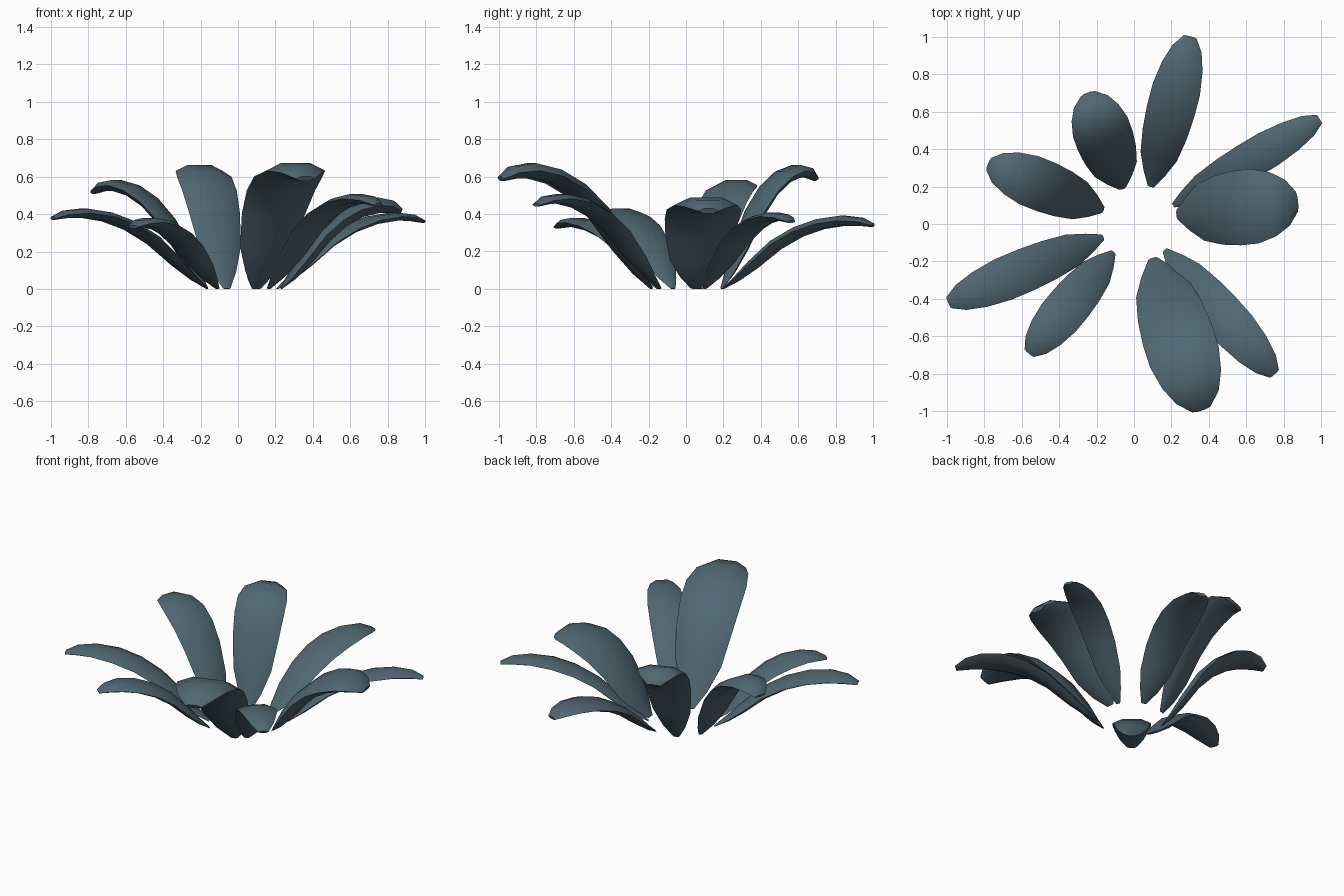
import bpy, bmesh, math
from mathutils import Vector

if "Cube" in bpy.data.objects:
    bpy.data.objects.remove(bpy.data.objects["Cube"])

mat = bpy.data.materials.new("slate blue green")
mat.diffuse_color = (0.08, 0.135, 0.17, 1)
mat.use_nodes = True
mat.node_tree.nodes["Principled BSDF"].inputs["Base Color"].default_value = mat.diffuse_color

# Shared leaf shape: distance along leaf, height, half width, thickness (all relative)
STATIONS = [(0, .03, .13, .12), (.09, .16, .46, .5), (.2, .35, .77, .85),
            (.35, .61, .93, 1), (.5, .785, 1, 1), (.65, .89, 1, 1),
            (.8, .935, .86, 1), (.92, .92, .62, .8), (1, .872, .27, .35)]


def leaf(name, base, tip, half_width, height):
    base, tip = Vector((*base, 0)), Vector((*tip, 0))
    run = (tip - base).length
    along = (tip - base).normalized()
    side = Vector((-along.y, along.x, 0))
    up = Vector((0, 0, 1))
    thick = half_width * 0.21
    bm = bmesh.new()
    rings = []
    for i, (u, h, w, t) in enumerate(STATIONS):
        # normal to the arching centre line
        a, b = STATIONS[max(i - 1, 0)], STATIONS[min(i + 1, len(STATIONS) - 1)]
        tangent = along * (b[0] - a[0]) * run + up * (b[1] - a[1]) * height
        normal = tangent.normalized().cross(side)
        centre = base + along * u * run + up * h * height
        ring = []
        for k in range(6):
            ang = k * math.pi / 3
            ring.append(bm.verts.new(centre + side * math.cos(ang) * half_width * w
                                     + normal * math.sin(ang) * thick * 1.15 * t))
        rings.append(ring)
    for r, s in zip(rings, rings[1:]):
        for k in range(6):
            bm.faces.new((r[k], r[(k + 1) % 6], s[(k + 1) % 6], s[k]))
    bm.faces.new(rings[0])
    bm.faces.new(rings[-1])
    bmesh.ops.recalc_face_normals(bm, faces=bm.faces)
    low = min(v.co.z for v in bm.verts)
    for v in bm.verts:
        v.co.z -= low
    mesh = bpy.data.meshes.new(name)
    bm.to_mesh(mesh)
    bm.free()
    mesh.materials.append(mat)
    ob = bpy.data.objects.new(name, mesh)
    bpy.context.collection.objects.link(ob)
    bpy.ops.object.select_all(action='DESELECT')
    ob.select_set(True)
    bpy.context.view_layer.objects.active = ob
    bpy.ops.object.shade_smooth_by_angle(angle=math.radians(50))


# Rosette of nine leaves: base, tip, half width, peak height
LEAVES = [((.09, .20), (.30, 1.0), .13, .40),
          ((.21, .10), (.99, .56), .10, .425),
          ((.23, .05), (.87, .12), .20, .49),
          ((.165, -.14), (.75, -.80), .117, .53),
          ((.10, -.185), (.36, -.99), .192, .695),
          ((-.11, -.15), (-.56, -.69), .117, .39),
          ((-.165, -.07), (-.99, -.42), .117, .445),
          ((-.165, .075), (-.775, .32), .138, .61),
          ((-.06, .19), (-.245, .695), .155, .695)]
for n, args in enumerate(LEAVES, 1):
    leaf(f"leaf_{n}", *args)
